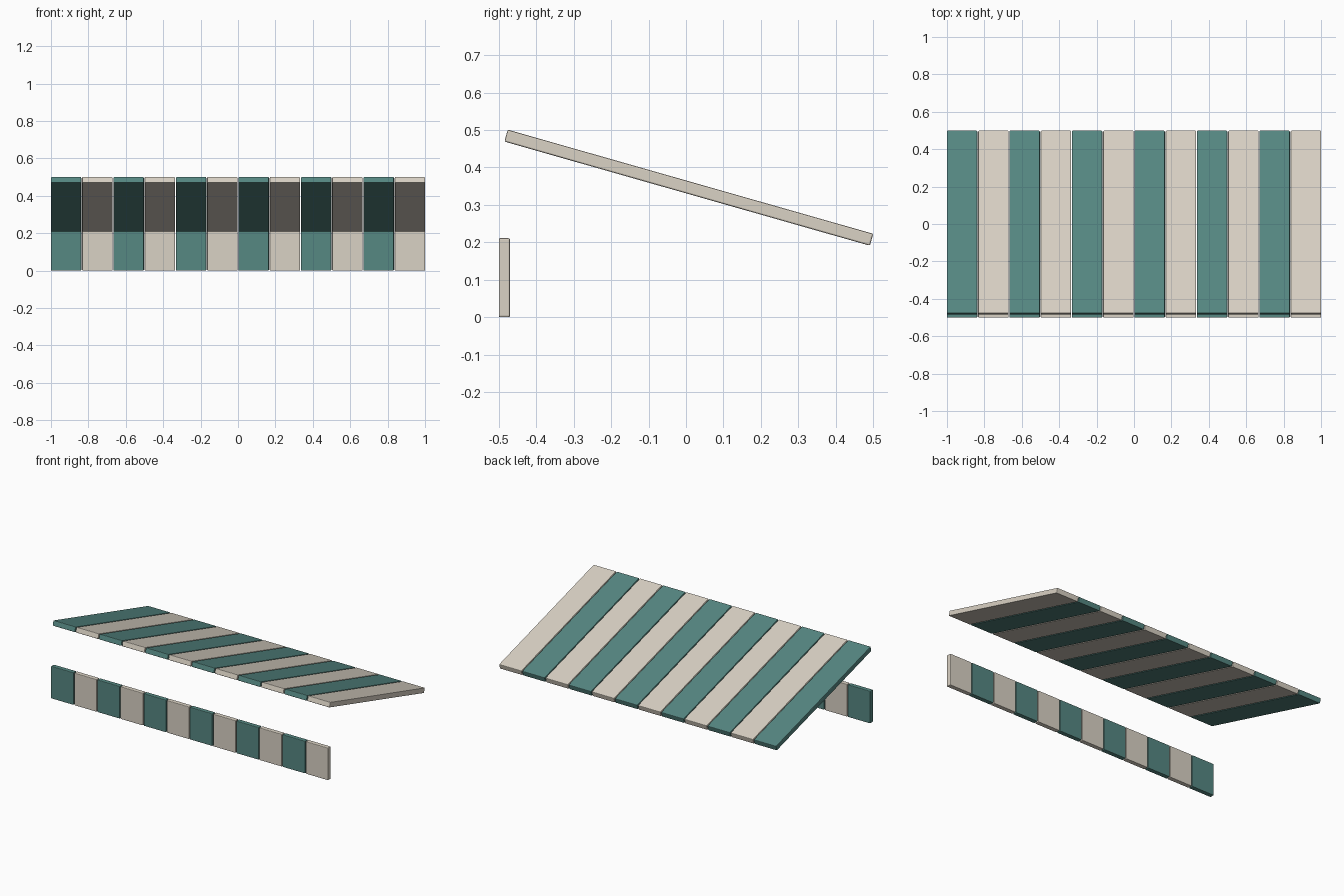
import bpy
import math

if "Cube" in bpy.data.objects:
    bpy.data.objects.remove(bpy.data.objects["Cube"])

COUNT = 12
WIDTH = 0.162
PITCH = (2 - WIDTH) / (COUNT - 1)


def material(name, rgb):
    m = bpy.data.materials.new(name)
    m.diffuse_color = (*rgb, 1)
    m.use_nodes = True
    m.node_tree.nodes["Principled BSDF"].inputs["Base Color"].default_value = m.diffuse_color
    return m


teal = material("teal canvas", (0.093, 0.246, 0.225))
cream = material("cream canvas", (0.70, 0.645, 0.555))


def panel(name, loc, size, tilt, mat):
    """Thin box with softly chamfered edges."""
    bpy.ops.mesh.primitive_cube_add(size=1, location=loc)
    ob = bpy.context.object
    ob.name = name
    ob.scale = size
    bpy.ops.object.transform_apply(location=False, rotation=False, scale=True)
    ob.rotation_euler.x = tilt
    bevel = ob.modifiers.new("soft edge", 'BEVEL')
    bevel.width = 0.004
    bevel.segments = 2
    ob.data.materials.append(mat)


for i in range(COUNT):
    x = -1 + WIDTH / 2 + i * PITCH
    mat = cream if i % 2 else teal
    # sloping awning strip, high at the front
    panel(f"awning_strip_{i + 1}", (x, 0.0075, 0.346),
          (WIDTH, 1.015, 0.033), -math.radians(15.9), mat)
    # hanging valance flap in front
    panel(f"valance_flap_{i + 1}", (x, -0.485, 0.1055),
          (WIDTH, 0.03, 0.211), 0, mat)
